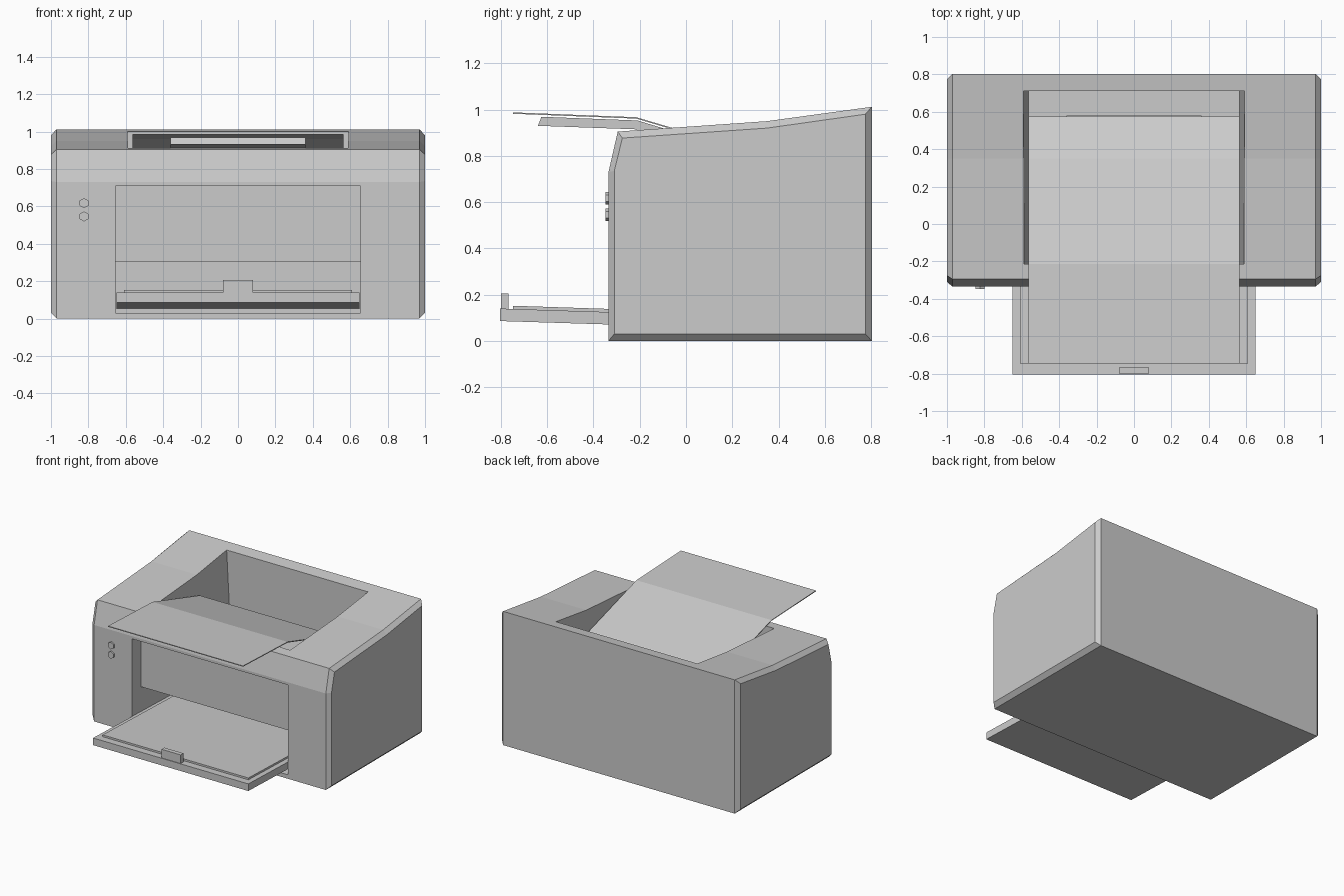
import bpy, bmesh
from math import pi

if "Cube" in bpy.data.objects:
    bpy.data.objects.remove(bpy.data.objects["Cube"])


def make(name, loops):
    """Loft matching closed loops of points and cap both ends."""
    bm = bmesh.new()
    rings = [[bm.verts.new(p) for p in loop] for loop in loops]
    n = len(rings[0])
    for a, b in zip(rings, rings[1:]):
        for i in range(n):
            j = (i + 1) % n
            bm.faces.new((a[i], a[j], b[j], b[i]))
    bm.faces.new(rings[0])
    bm.faces.new(rings[-1])
    bmesh.ops.recalc_face_normals(bm, faces=bm.faces)
    me = bpy.data.meshes.new(name)
    bm.to_mesh(me)
    bm.free()
    ob = bpy.data.objects.new(name, me)
    bpy.context.collection.objects.link(ob)
    return ob


def side_loop(x, profile):
    return [(x, y, z) for y, z in profile]


def prism(name, half_width, profile):
    """Extrude a side (y, z) profile symmetrically across x."""
    return make(name, [side_loop(-half_width, profile), side_loop(half_width, profile)])


def box_profile(y0, y1, z0, z1):
    return [(y0, z0), (y1, z0), (y1, z1), (y0, z1)]


def sheet_profile(path, thickness):
    """Thin bent sheet: the path on top, offset copy below."""
    return path + [(y, z - thickness) for y, z in reversed(path)]


def cut(target, cutter):
    mod = target.modifiers.new(cutter.name, 'BOOLEAN')
    mod.object = cutter
    mod.operation = 'DIFFERENCE'
    mod.solver = 'EXACT'
    cutter.hide_render = True
    cutter.hide_set(True)


# Printer housing with chamfered sides
outer = [(-.335, 0), (-.335, .73), (-.295, .905), (.35, .95), (.803, 1.012), (.803, 0)]
inner = [(-.31, .03), (-.31, .735), (-.275, .877), (.35, .92), (.775, .98), (.775, .03)]
housing = make("housing", [side_loop(-1, inner), side_loop(-.97, outer),
                           side_loop(.97, outer), side_loop(1, inner)])

# Tapered paper well in the top
well = [[(-w, -.215, z), (w, -.215, z), (w, .71, z), (-w, .71, z)]
        for w, z in ((.565, .5), (.603, 1.2))]
cut(housing, make("well_cutter", well))

# Front opening: shallow upper panel, deep lower tray slot
front = [(-.5, .03), (.2, .03), (.2, .305), (-.225, .305), (-.225, .71), (-.5, .71)]
cut(housing, prism("front_cutter", .655, front))

# Upper sheet of paper and its support
prism("feed_paper", .565, sheet_profile(
    [(-.747, .988), (-.215, .967), (.35, .80), (.575, .67)], .006))
prism("paper_support", .36, [
    (-.625, .969), (-.21, .953), (.345, .785), (.58, .655),
    (.56, .62), (.33, .75), (-.22, .915), (-.64, .93)])

# Output tray with stacked paper and stop tab
prism("output_tray", .65, [(-.805, .086), (-.805, .14), (.19, .108), (.19, .055)])
prism("tray_paper", .61, [(-.747, .136), (-.747, .152), (.17, .122), (.17, .106)])
prism("tray_stop", .08, box_profile(-.80, -.767, .13, .205))

# Hexagonal control buttons
for i, z in enumerate((.617, .546)):
    bpy.ops.mesh.primitive_cylinder_add(vertices=6, radius=.027, depth=.03,
                                        location=(-.823, -.333, z),
                                        rotation=(pi / 2, 0, 0))
    bpy.context.object.name = f"button_{i + 1}"
